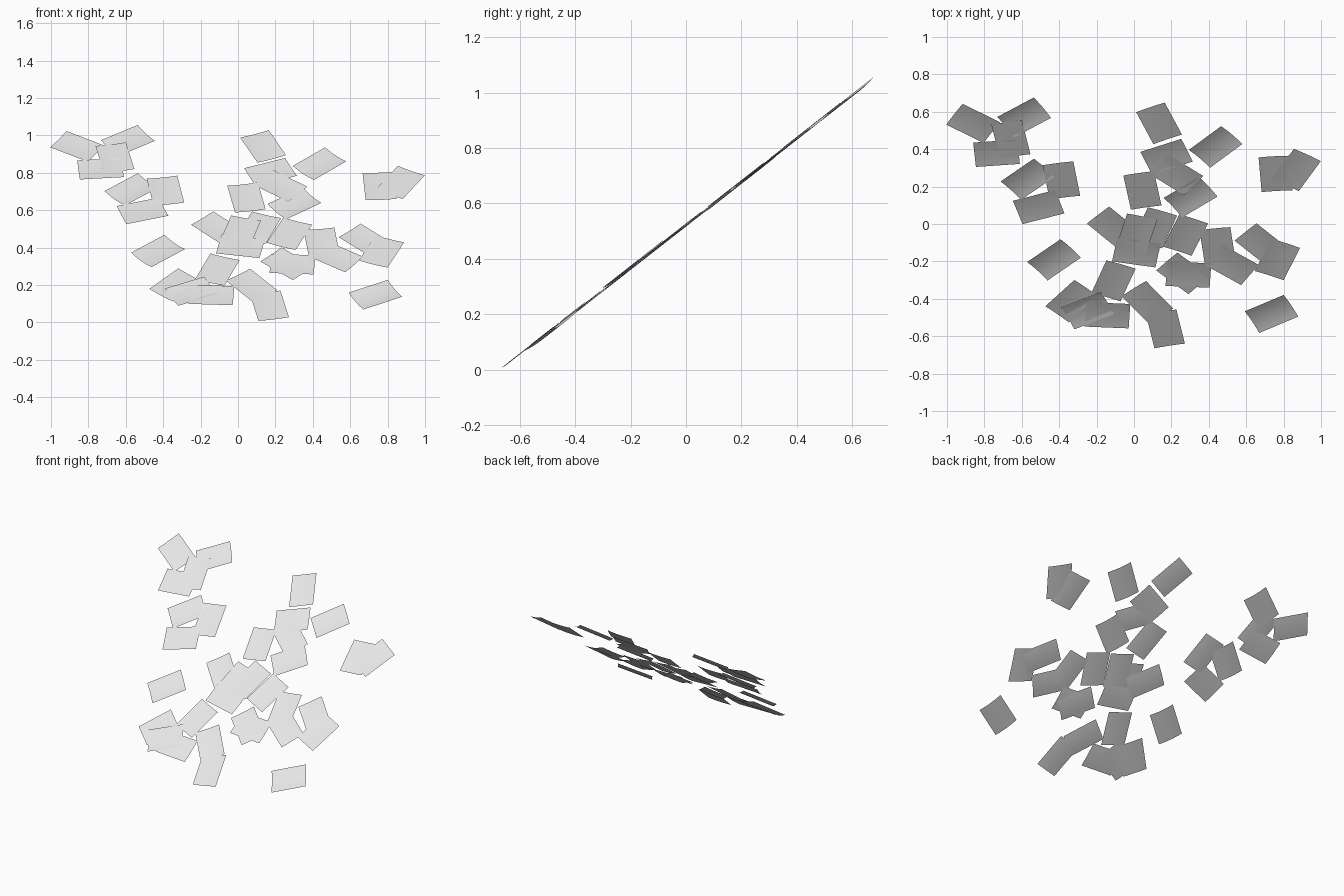
import bpy, bmesh, math
from mathutils import Vector

if "Cube" in bpy.data.objects:
    bpy.data.objects.remove(bpy.data.objects["Cube"])

# All sheets are scattered on one sloping plane: z = 0.522 + 0.782 y
SLOPE, BASE = 0.782, 0.522
tilt = math.atan(SLOPE)
AX = Vector((1, 0, 0))
AY = Vector((0, math.cos(tilt), math.sin(tilt)))
AN = AX.cross(AY)
LONG, SHORT = 0.236, 0.166

paper = bpy.data.materials.new("white_paper")
paper.diffuse_color = (0.8, 0.8, 0.8, 1)
paper.use_nodes = True
paper.node_tree.nodes["Principled BSDF"].inputs["Base Color"].default_value = paper.diffuse_color


def sheet(name, x, y, angle, layer, curl):
    """One slightly cupped sheet, its long side turned by angle within the plane."""
    a = math.radians(angle)
    u = AX * math.cos(a) + AY * math.sin(a)
    v = -AX * math.sin(a) + AY * math.cos(a)
    c = Vector((x, y, BASE + SLOPE * y)) + AN * layer
    bm = bmesh.new()
    bmesh.ops.create_grid(bm, x_segments=2, y_segments=8, size=0.5)
    for p in bm.verts:
        s, t = p.co.x, p.co.y
        lift = curl * ((2 * t) ** 2 - 0.4)
        p.co = c + u * (s * LONG) + v * (t * SHORT) + AN * lift
    for f in bm.faces:
        f.smooth = True
    me = bpy.data.meshes.new(name)
    bm.to_mesh(me)
    bm.free()
    me.materials.append(paper)
    ob = bpy.data.objects.new(name, me)
    bpy.context.collection.objects.link(ob)


# Groups of sheets: (x, y, angle of the long side)
groups = {
    "upper_left": [(-.86, .537, -32), (-.588, .572, 34), (-.735, .38, 5), (-.658, .455, -79)],
    "middle_left": [(-.57, .24, 41), (-.388, .233, -81), (-.51, .092, 18), (-.428, -.187, 41)],
    "upper_middle": [(.134, .537, -67), (.174, .36, 22), (.226, .264, -38),
                     (.045, .182, -80), (.302, .144, 37), (.436, .414, 43)],
    "upper_right": [(.757, .267, -86), (.868, .289, 60)],
    "centre": [(-.11, -.02, -46), (.112, -.02, 70), (.013, -.15, -10),
               (.013, -.048, 75), (.275, -.06, 68)],
    "right": [(.447, -.118, -83), (.524, -.219, -35), (.68, -.107, -45),
              (.767, -.187, 68), (.735, -.48, 28)],
    "lower_middle": [(.262, -.265, -43), (.291, -.27, -3), (.072, -.417, -52), (.168, -.558, -79)],
    "lower_left": [(-.11, -.305, 70), (-.334, -.412, 49), (-.249, -.46, 26), (-.142, -.485, -3)],
}
for label, sheets in groups.items():
    for i, (x, y, ang) in enumerate(sheets):
        # sheets lying across the slope are cupped more strongly
        curl = 0.008 if 24 < ang < 45 else 0.003
        sheet(f"paper_sheet_{label}_{i + 1}", x, y, ang, (i % 4) * 0.002 - 0.003, curl)
